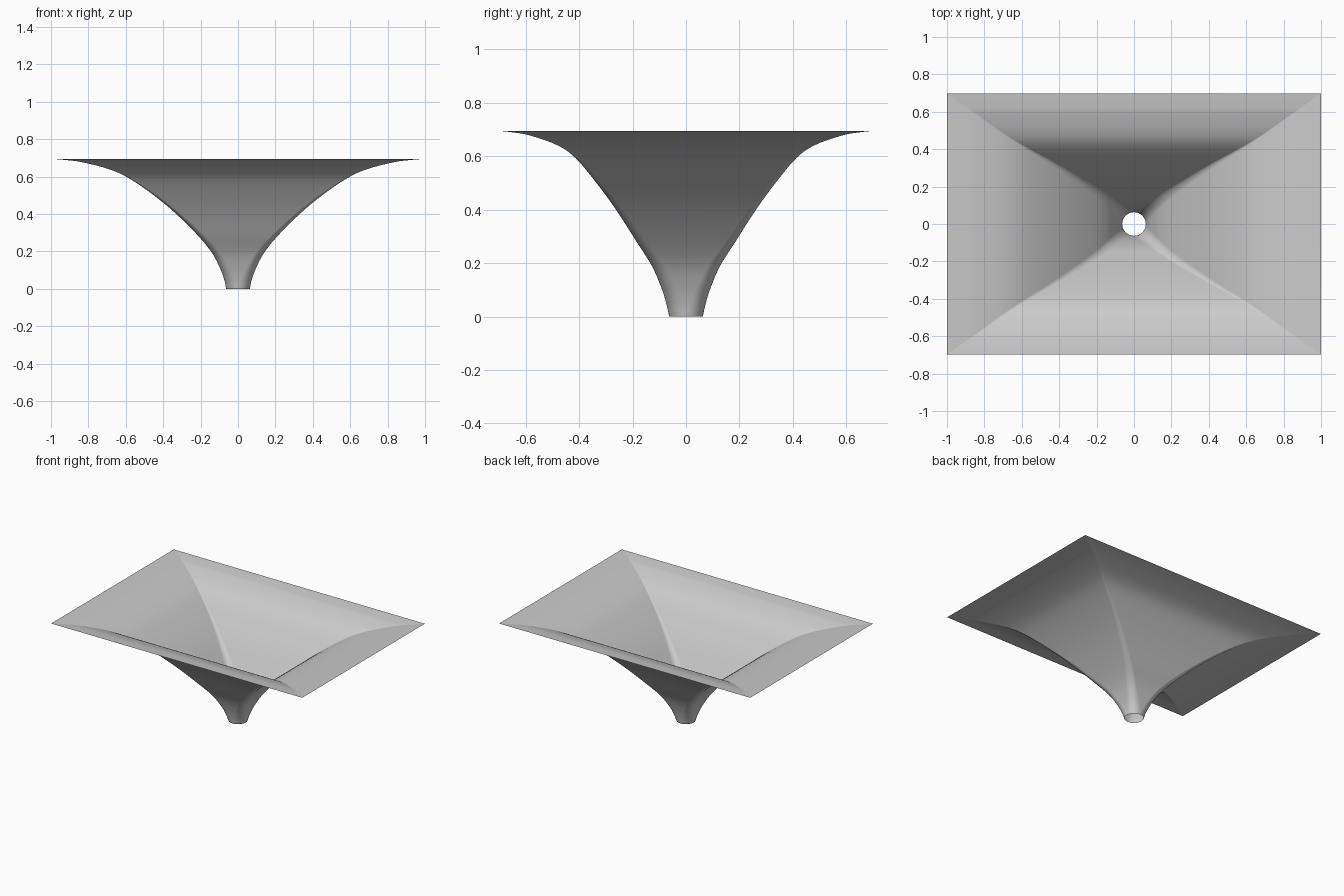
import bpy, bmesh, math
from mathutils import Vector

cube = bpy.data.objects.get("Cube")
if cube:
    bpy.data.objects.remove(cube, do_unlink=True)

# Flare profile: half width, half depth, height
PROFILE = [Vector(p) for p in (
    (.063, .063, 0), (.074, .074, .05), (.096, .093, .11), (.138, .128, .19),
    (.21, .185, .28), (.33, .262, .40), (.45, .335, .50), (.59, .415, .595),
    (.70, .485, .643), (.84, .585, .678), (.925, .645, .689), (1, .698, .695))]
THROAT, HEIGHT = PROFILE[0].x, PROFILE[-1].z
STEPS, ARC = 6, 8


def smooth_path(pts, steps):
    """Spline through the given points."""
    ext = [2 * pts[0] - pts[1]] + pts + [2 * pts[-1] - pts[-2]]
    path = []
    for a, b, c, d in zip(ext, ext[1:], ext[2:], ext[3:]):
        for i in range(steps):
            t = i / steps
            path.append(b + (c - a) * t / 2 + (2 * a - 5 * b + 4 * c - d) * t**2 / 2
                        + (3 * b - a - 3 * c + d) * t**3 / 2)
    return path + [pts[-1]]


def section(p):
    """Rounded rectangle: a circle at the throat, sharp corners at the mouth."""
    r = THROAT * max(0, 1 - p.z / HEIGHT)
    ring = []
    for k, (sx, sy) in enumerate(((1, 1), (-1, 1), (-1, -1), (1, -1))):
        for i in range(ARC + 1):
            a = (k + i / ARC) * math.pi / 2
            ring.append((sx * (p.x - r) + r * math.cos(a),
                         sy * (p.y - r) + r * math.sin(a), p.z))
    return ring


# Horn shell: one open sheet lofted through the sections
bm = bmesh.new()
rings = [[bm.verts.new(c) for c in section(p)] for p in smooth_path(PROFILE, STEPS)]
for low, high in zip(rings, rings[1:]):
    for i in range(len(low)):
        j = (i + 1) % len(low)
        bm.faces.new((low[i], low[j], high[j], high[i]))
bmesh.ops.remove_doubles(bm, verts=bm.verts, dist=0.00002)

mesh = bpy.data.meshes.new("horn_shell")
bm.to_mesh(mesh)
bm.free()
horn = bpy.data.objects.new("horn_shell", mesh)
bpy.context.collection.objects.link(horn)

# Plain grey finish
grey = bpy.data.materials.new("light_grey")
grey.use_nodes = True
grey.diffuse_color = (.6, .6, .6, 1)
grey.node_tree.nodes["Principled BSDF"].inputs["Base Color"].default_value = (.6, .6, .6, 1)
mesh.materials.append(grey)

# Smooth flare with clean flat-sided shading
bpy.ops.object.select_all(action="DESELECT")
horn.select_set(True)
bpy.context.view_layer.objects.active = horn
bpy.ops.object.shade_smooth_by_angle(angle=math.radians(30))
weighted = horn.modifiers.new("even_normals", "WEIGHTED_NORMAL")
weighted.keep_sharp = True
